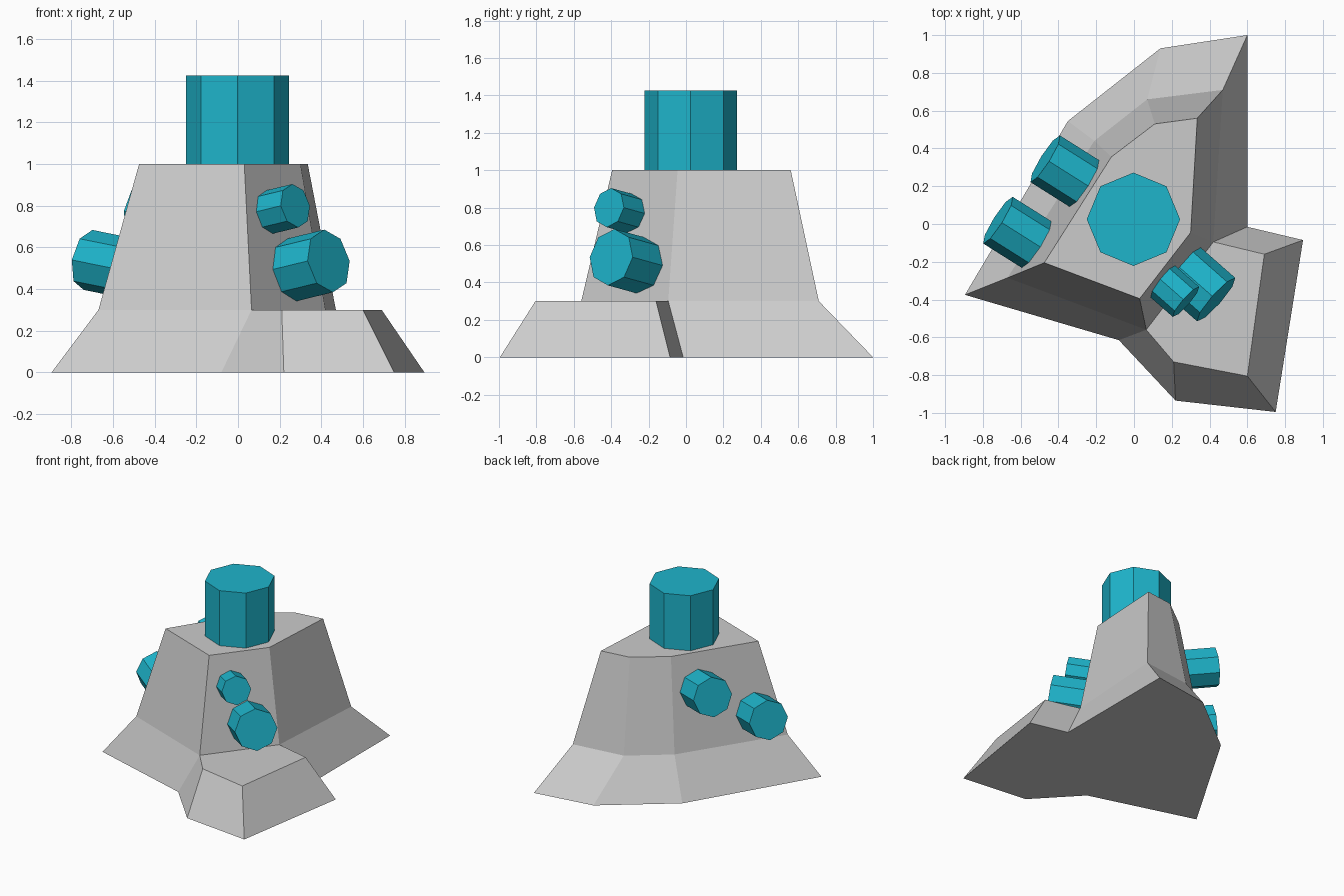
import bpy, bmesh
from mathutils import Vector, Matrix

if "Cube" in bpy.data.objects:
    bpy.data.objects.remove(bpy.data.objects["Cube"])

teal = bpy.data.materials.new("teal")
teal.diffuse_color = (0.013, 0.46, 0.60, 1)
teal.use_nodes = True
teal.node_tree.nodes["Principled BSDF"].inputs["Base Color"].default_value = teal.diffuse_color


def add_object(name, bm, mat=None):
    bmesh.ops.recalc_face_normals(bm, faces=bm.faces)
    mesh = bpy.data.meshes.new(name)
    bm.to_mesh(mesh)
    bm.free()
    if mat:
        mesh.materials.append(mat)
    ob = bpy.data.objects.new(name, mesh)
    bpy.context.collection.objects.link(ob)
    return ob


def bridge(bm, a, b):
    for i in range(len(a)):
        j = (i + 1) % len(a)
        bm.faces.new((a[i], a[j], b[j], b[i]))


def peg(name, end, axis, radius, length):
    """Eight-sided peg whose outer cap is centred on end."""
    axis = Vector(axis).normalized()
    side = Vector((0, 0, 1)).cross(axis)
    side = side.normalized() if side.length > 0.01 else Vector((1, 0, 0))
    up = axis.cross(side)
    rot = Matrix((side, up, axis)).transposed().to_4x4()
    centre = Vector(end) - axis * length / 2
    bm = bmesh.new()
    bmesh.ops.create_cone(bm, cap_ends=True, segments=8, radius1=radius,
                          radius2=radius, depth=length,
                          matrix=Matrix.Translation(centre) @ rot)
    return add_object(name, bm, teal)


# Rock body: ground outline, ledge outline and summit outline
ground = [(0.60, 1.0), (0.14, 0.93), (-0.35, 0.545), (-0.895, -0.375), (-0.08, -0.615),
          (0.22, -0.935), (0.75, -0.995), (0.895, -0.085), (0.60, -0.015)]
ledge = [(0.47, 0.71), (0.07, 0.66), (-0.21, 0.44), (-0.67, -0.285), (0.065, -0.56),
         (0.21, -0.73), (0.60, -0.805), (0.69, -0.16), (0.42, -0.095)]
summit = [(0.335, 0.56), (0.11, 0.53), (-0.12, 0.355), (-0.475, -0.205),
          (0.03, -0.395), (0.30, -0.045)]
bm = bmesh.new()
g, l, s = [[bm.verts.new((x, y, z)) for x, y in ring]
           for ring, z in ((ground, 0), (ledge, 0.3), (summit, 1))]
bridge(bm, g, l)
bridge(bm, l[:5] + l[8:], s)
bm.faces.new(l[4:])   # flat step on the foot
bm.faces.new(s)
bm.faces.new(g[::-1])
add_object("rock_body", bm)

# Crystal pegs: one on top, two on the step side, two on the left side
peg("top_peg", (-0.003, 0.025, 1.425), (0, 0, 1), 0.247, 0.5)
right_axis, left_axis = (0.74, -0.65, 0.18), (-0.84, 0.53, 0.17)
peg("right_large_peg", (0.435, -0.40, 0.535), right_axis, 0.153, 0.32)
peg("right_small_peg", (0.275, -0.412, 0.80), right_axis, 0.106, 0.26)
peg("left_high_peg", (-0.47, 0.345, 0.775), left_axis, 0.146, 0.32)
peg("left_low_peg", (-0.72, 0.02, 0.54), left_axis, 0.146, 0.32)
